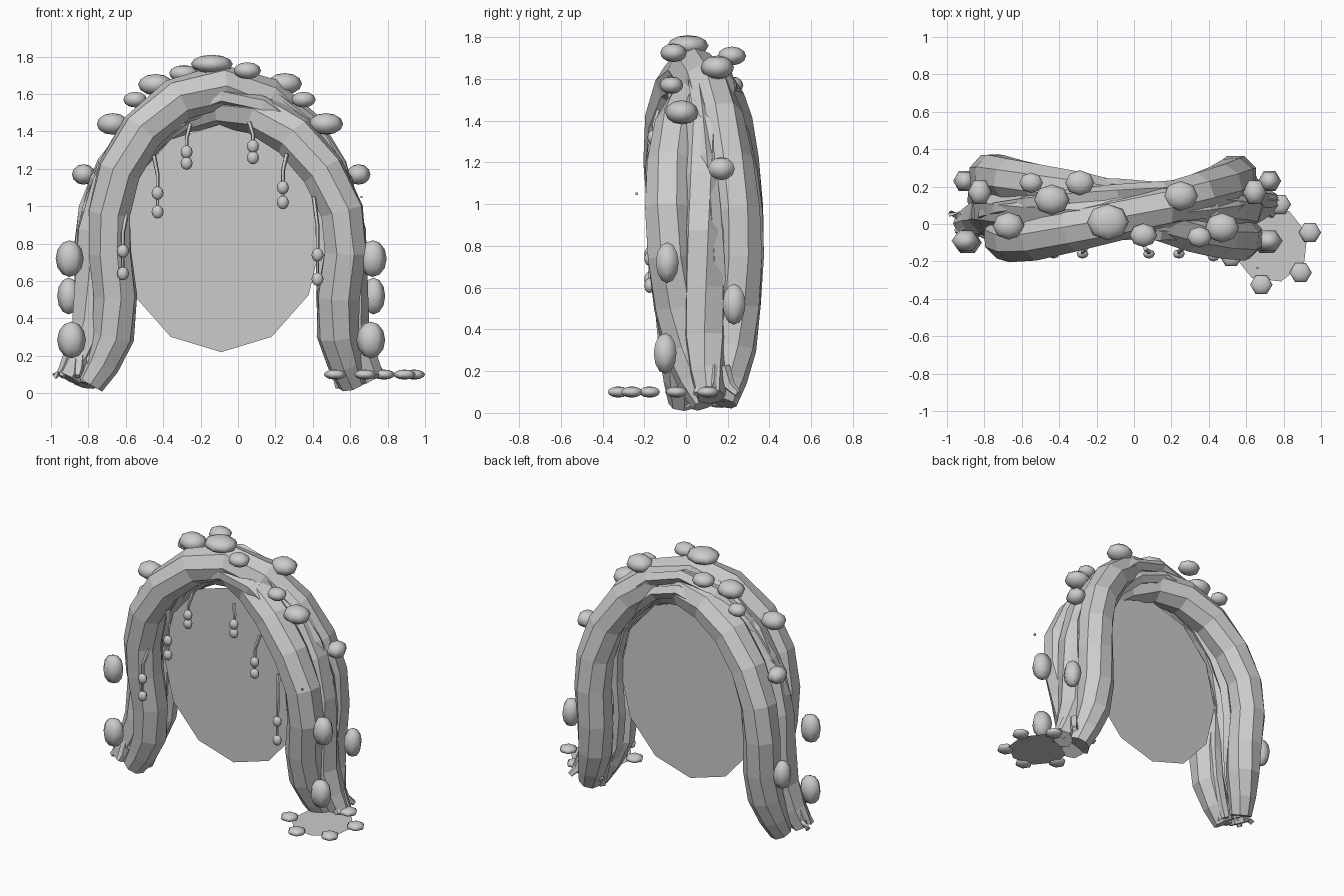
import bpy, bmesh, math, random
from mathutils import Vector

if "Cube" in bpy.data.objects:
    bpy.data.objects.remove(bpy.data.objects["Cube"])

random.seed(4)
TAU = 2 * math.pi

grey = bpy.data.materials.new("stone_grey")
grey.diffuse_color = (0.6, 0.6, 0.6, 1)
grey.use_nodes = True
grey.node_tree.nodes["Principled BSDF"].inputs["Base Color"].default_value = grey.diffuse_color


def finish(bm, name, smooth=False):
    bmesh.ops.recalc_face_normals(bm, faces=bm.faces)
    for f in bm.faces:
        f.smooth = smooth
    me = bpy.data.meshes.new(name)
    bm.to_mesh(me)
    bm.free()
    me.materials.append(grey)
    ob = bpy.data.objects.new(name, me)
    bpy.context.collection.objects.link(ob)
    return ob


def spline(pts, t):
    """Smooth value through evenly spaced keys, t from 0 to 1."""
    n = len(pts) - 1
    f = min(max(t, 0), 1) * n
    i = min(int(f), n - 1)
    u = f - i
    p1, p2 = pts[i], pts[i + 1]
    p0 = pts[i - 1] if i else 2 * p1 - p2
    p3 = pts[i + 2] if i + 2 <= n else 2 * p2 - p1
    return 0.5 * (2 * p1 + (p2 - p0) * u + (2 * p0 - 5 * p1 + 4 * p2 - p3) * u * u
                  + (3 * p1 - p0 - 3 * p2 + p3) * u ** 3)


# Half of the arch centre line (distance from the middle, height), mirrored
half = [(0.71, 0.05), (0.67, 0.20), (0.63, 0.42), (0.645, 0.72), (0.62, 1.0),
        (0.50, 1.28), (0.28, 1.51), (0.0, 1.605)]
path = [Vector((-0.09 - x, 0, z)) for x, z in half]
path += [Vector((-0.09 + x, 0, z)) for x, z in reversed(half[:-1])]


def arch(t):
    return spline(path, t)


def outward(t):
    d = (arch(t + 0.01) - arch(t - 0.01)).normalized()
    return Vector((-d.z, 0, d.x))


def sweep(bm, pts, radii, sides, normals=None, twist=0.0):
    """Closed tube along points."""
    rings = []
    for k, p in enumerate(pts):
        d = (pts[min(k + 1, len(pts) - 1)] - pts[max(k - 1, 0)]).normalized()
        n = normals[k] if normals else d.orthogonal().normalized()
        n = (n - d * n.dot(d)).normalized()
        b = d.cross(n)
        ring = []
        for s in range(sides):
            a = TAU * s / sides + twist * k / len(pts)
            q = p + (n * math.cos(a) + b * math.sin(a)) * radii[k]
            q.z = max(q.z, 0)
            ring.append(bm.verts.new(q))
        rings.append(ring)
    for r0, r1 in zip(rings, rings[1:]):
        for s in range(sides):
            bm.faces.new((r0[s], r0[(s + 1) % sides], r1[(s + 1) % sides], r1[s]))
    bm.faces.new(rings[0])
    bm.faces.new(rings[-1])


def strand(name, side, top, radius, sides, count, twist):
    """Arch strand with keys for the depth position and the outward shift."""
    bm = bmesh.new()
    pts, radii, norms = [], [], []
    for k in range(count + 1):
        t = k / count
        n = outward(t)
        pts.append(arch(t) + n * spline(top, t) + Vector((0, spline(side, t), 0)))
        radii.append(radius * min(1, 0.62 + 3 * min(t, 1 - t)))
        norms.append(n)
    sweep(bm, pts, radii, sides, norms, twist)
    return finish(bm, name)


# Main strands crossing at the crown, keys run from left foot to right foot
strand("front_left_strand", [-0.01, -0.02, -0.065, -0.085, 0.03, 0.17, 0.25, 0.23, 0.17],
       [-0.01, -0.07, -0.04, 0.01, 0.035, 0.02, -0.01, -0.01, 0.0], 0.12, 8, 18, 1.6)
strand("front_right_strand", [0.12, 0.22, 0.262, 0.21, 0.11, -0.045, -0.08, -0.01, 0.10],
       [0.02, 0.03, 0.03, -0.005, -0.06, -0.025, 0.025, -0.02, -0.01], 0.12, 8, 18, -1.6)
strand("middle_strand", [0.0, 0.05, 0.08, 0.08, 0.08, 0.08, 0.08, 0.09, 0.12],
       [0.11, 0.055, 0.025, 0.01, 0.0, 0.01, 0.025, 0.045, 0.10], 0.112, 7, 16, 2.2)

# Thin vines winding along the strands
for i in range(5):
    turn = [TAU * i / 5 + 0.5 * k for k in range(9)]
    strand("thin_vine_%d" % (i + 1),
           [0.08 + 0.045 * (k / 4 - 1) ** 3
            + 0.13 * math.sin(a) * (0.4 + 0.6 * math.sin(math.pi * k / 8))
            for k, a in enumerate(turn)],
           [0.08 * math.cos(a) for a in turn], 0.045, 5, 18, 2)

# Root stubs around both feet
bm = bmesh.new()
for cx, cy in ((-0.83, 0.02), (0.64, 0.14)):
    for k in range(7):
        a = TAU * k / 7 + random.uniform(-0.2, 0.2)
        d = Vector((math.cos(a), 0.8 * math.sin(a), 0))
        c = Vector((cx, cy, 0))
        reach = random.uniform(0.13, 0.165)
        sweep(bm, [c + d * 0.06 + Vector((0, 0, 0.22)), c + d * 0.1 + Vector((0, 0, 0.13)),
                   c + d * reach + Vector((0, 0, 0.09))], [0.03, 0.028, 0.018], 5)
finish(bm, "roots")


def ball(bm, c, rx, ry, rz, seg=6, rings=6):
    vs = bmesh.ops.create_uvsphere(bm, u_segments=seg, v_segments=rings, radius=1)["verts"]
    for v in vs:
        v.co = Vector((c[0] + v.co.y * rx, c[1] - v.co.x * ry, c[2] + v.co.z * rz))


# Leaf clumps over the crown: x, y, z, width, height
bm = bmesh.new()
for x, y, z, r, h in [(-0.14, 0.01, 1.76, 0.112, 0.05), (-0.44, 0.13, 1.65, 0.094, 0.057),
                      (-0.29, 0.22, 1.71, 0.078, 0.045), (0.05, -0.06, 1.725, 0.073, 0.045),
                      (0.25, 0.15, 1.655, 0.092, 0.057), (0.35, -0.07, 1.57, 0.065, 0.042),
                      (0.47, -0.02, 1.44, 0.092, 0.058), (-0.67, -0.01, 1.44, 0.085, 0.058),
                      (-0.55, 0.22, 1.57, 0.063, 0.042)]:
    ball(bm, (x, y, z), r, r * 0.87, h, 8, 6)
# Clumps on the legs, in mirrored pairs
for dx, y, z, rx, ry, rz in [(0.735, 0.17, 1.17, 0.063, 0.073, 0.055),
                             (0.81, -0.09, 0.72, 0.075, 0.063, 0.098),
                             (0.815, 0.23, 0.52, 0.062, 0.063, 0.098),
                             (0.80, -0.10, 0.285, 0.077, 0.063, 0.098)]:
    for s in (-1, 1):
        ball(bm, (-0.09 + s * dx, y, z), rx, ry, rz)
finish(bm, "leaf_clumps", True)

# Hanging tendrils with two beads each: x, top, upper bead, lower bead
stems, beads = bmesh.new(), bmesh.new()
for x, top, b1, b2 in [(-0.275, 1.44, 1.29, 1.23), (0.08, 1.45, 1.32, 1.26),
                       (-0.43, 1.27, 1.07, 0.97), (0.24, 1.28, 1.10, 1.02),
                       (-0.615, 0.96, 0.76, 0.64), (0.425, 1.05, 0.74, 0.61)]:
    lean = -0.02 if x in (-0.43, 0.08, 0.425) else 0.02
    y = -0.175 if b1 < 1 else -0.16
    sweep(stems, [Vector((x + lean, -0.13, top)), Vector((x, y + 0.01, (top + b1) / 2)),
                  Vector((x, y, b2))], [0.013, 0.011, 0.008], 5)
    for z in (b1, b2):
        ball(beads, (x, y, z), 0.032, 0.025, 0.036, 8, 6)
finish(stems, "tendrils")
finish(beads, "tendril_beads", True)

# Flat sheet filling the opening
bm = bmesh.new()
bm.faces.new([bm.verts.new((-0.09 + 0.54 * math.sin(TAU * k / 12), 0.08,
                            0.83 + 0.61 * math.cos(TAU * k / 12))) for k in range(12)])
finish(bm, "portal_sheet")

# Puddle with a ring of pebbles by the right foot
bm = bmesh.new()
bm.faces.new([bm.verts.new((0.73 + 0.205 * math.cos(0.28 + TAU * k / 8),
                            -0.11 + 0.205 * math.sin(0.28 + TAU * k / 8), 0.09))
              for k in range(8)])
finish(bm, "puddle")
bm = bmesh.new()
for k in range(6):
    a = math.radians(17 + 60 * k)
    ball(bm, (0.73 + 0.22 * math.cos(a), -0.11 + 0.22 * math.sin(a), 0.1), 0.06, 0.058, 0.027)
finish(bm, "puddle_pebbles", True)

# Tiny floating speck
bm = bmesh.new()
bmesh.ops.create_cube(bm, size=0.012)
bmesh.ops.translate(bm, verts=bm.verts, vec=(0.66, -0.235, 1.05))
finish(bm, "floating_speck")
